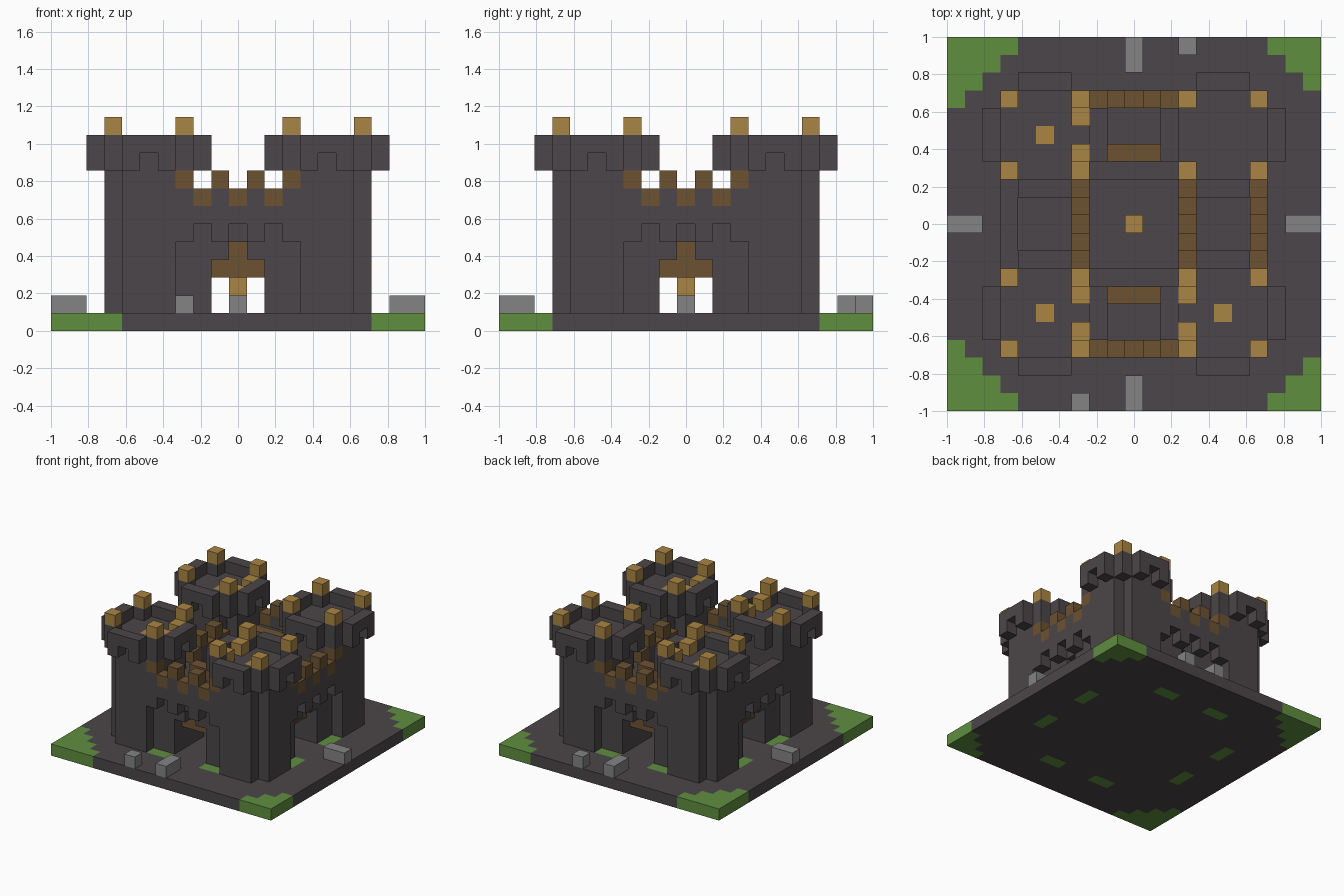
import bpy, bmesh
from mathutils import Vector
from itertools import product

cube = bpy.data.objects.get("Cube")
if cube:
    bpy.data.objects.remove(cube, do_unlink=True)

N = 21           # blocks along the longest side
S = 2 / N        # block size


def material(name, rgb):
    m = bpy.data.materials.new(name)
    m.use_nodes = True
    col = (*rgb, 1)
    m.diffuse_color = col
    m.node_tree.nodes["Principled BSDF"].inputs["Base Color"].default_value = col
    return m


MATS = {
    "stone": material("dark stone", (0.072, 0.062, 0.067)),
    "grass": material("grass green", (0.117, 0.275, 0.051)),
    "gold": material("golden timber", (0.402, 0.235, 0.058)),
    "wood": material("brown wood", (0.15, 0.084, 0.032)),
    "rock": material("grey rock", (0.23, 0.23, 0.23)),
}

blocks = {}      # (x, y, z) -> (part, material)


def put(part, mat, xs, ys, zs, turns=0):
    """Fill a run of blocks, turned by quarter turns about the centre."""
    for x, y, z in product(xs, ys, zs):
        for _ in range(turns):
            x, y = N - 1 - y, x
        blocks[x, y, z] = (part, mat)


def one(v):
    return range(v, v + 1)


# Ground slab with stepped grass corners
put("ground", "stone", range(N), range(N), one(0))
for x, y in product(range(N), repeat=2):
    reach = 4 if x < 10 else 3
    if min(x, N - 1 - x) + min(y, N - 1 - y) < reach:
        put("grass_corners", "grass", one(x), one(y), one(0))

SIDES = ["front", "right_hand", "back", "left_hand"]
for k, side in enumerate(SIDES):
    wall, gate = side + "_wall", side + "_gate"
    # Grass strips beside each gate
    for x in (7, 12):
        put("grass_strips", "grass", range(x, x + 2), one(3), one(0), k)

    # Thick wall with a stepped gate opening
    for x, z in product(range(7, 14), range(1, 7)):
        opening = (abs(x - 10) < 2 and z < 4) or (x == 10 and z == 4)
        if not opening:
            put(wall, "stone", one(x), range(4, 8), one(z), k)

    # Raised wooden gate inside the opening
    put(gate, "wood", range(9, 12), one(5), one(3), k)
    put(gate, "wood", one(10), one(5), one(4), k)

    # Overhanging toothed wall face with timber battlements
    plain = k == 3
    trim = "stone" if plain else "wood"
    for x in range(7, 14):
        low = x % 2 == 0
        put(wall, "stone", one(x), one(3), range(6 if low else 5, 8), k)
        if low:
            put(side + "_battlements", trim, one(x), one(3), one(7), k)
        elif not plain or x in (7, 13):
            put(side + "_battlements", trim, one(x), one(3), one(8), k)

    # Inner rail: crenels on the sides, a plank at front and back
    if k % 2:
        for x in range(8, 13):
            low = x % 2 == 0
            put(side + "_inner_rail", "wood" if low else "stone",
                one(x), one(7), one(7), k)
            if not low:
                put(side + "_inner_rail", "wood", one(x), one(7), one(8), k)
    else:
        put(side + "_inner_rail", "wood", range(9, 12), one(6), one(7), k)

    # Stone on the path in front of each gate
    put("path_rocks", "rock", one(10), range(2), one(1), k)
    if k % 2 == 0:
        put("path_rocks", "rock", one(7), one(0), one(1), k)

# Four corner towers
for cx, cy in product((5, 15), repeat=2):
    tower = ("front" if cy == 5 else "back") + ("_right" if cx == 5 else "_left") + "_tower"
    furnished = (cx, cy) != (15, 15)
    for dx, dy in product(range(-3, 4), repeat=2):
        x, y = one(cx + dx), one(cy + dy)
        far, total = max(abs(dx), abs(dy)), abs(dx) + abs(dy)
        inside = far < 3 and total < 4
        if inside:
            put(tower, "stone", x, y, range(1, 10))
        elif total < 5:
            # Parapet ring, notched below the middle of each side
            put(tower + "_parapet", "stone", x, y, range(10 if total == 3 else 9, 11))
            if total == 4 and far == 2:
                put(tower + "_posts", "gold", x, y, one(11))
    # Floor marker and seats beside the inner posts
    if furnished:
        put(tower, "gold", one(cx), one(cy), one(9))
        inner = one(7 if cx == 5 else 13)
        for dy in (-1, 1):
            put(tower + "_seats", "gold", inner, one(cy + dy), one(10))

# Courtyard pedestal
put("courtyard_pedestal", "stone", one(10), one(10), one(1))
put("courtyard_pedestal", "gold", one(10), one(10), one(2))

# Turn each part into a mesh of its exposed block faces
DIRS = [Vector(d) for d in ((1, 0, 0), (-1, 0, 0), (0, 1, 0), (0, -1, 0), (0, 0, 1), (0, 0, -1))]
HALF = Vector((0.5, 0.5, 0.5))
ORIGIN = Vector((-1, -1, 0))

for part in sorted({p for p, _ in blocks.values()}):
    bm = bmesh.new()
    used = []
    for cell, (owner, mat) in blocks.items():
        if owner != part:
            continue
        if mat not in used:
            used.append(mat)
        centre = Vector(cell) + HALF
        for d in DIRS:
            if tuple(int(c) for c in Vector(cell) + d) in blocks:
                continue
            u = Vector((d.y, d.z, d.x))
            v = d.cross(u)
            corners = [centre + (d + u * a + v * b) / 2
                       for a, b in ((-1, -1), (1, -1), (1, 1), (-1, 1))]
            face = bm.faces.new([bm.verts.new(ORIGIN + c * S) for c in corners])
            face.material_index = used.index(mat)
    bmesh.ops.remove_doubles(bm, verts=bm.verts, dist=S / 100)
    bmesh.ops.dissolve_limit(bm, angle_limit=0.01, verts=bm.verts,
                             edges=bm.edges, delimit={'MATERIAL'})
    mesh = bpy.data.meshes.new(part)
    bm.to_mesh(mesh)
    bm.free()
    for mat in used:
        mesh.materials.append(MATS[mat])
    bpy.context.collection.objects.link(bpy.data.objects.new(part, mesh))
